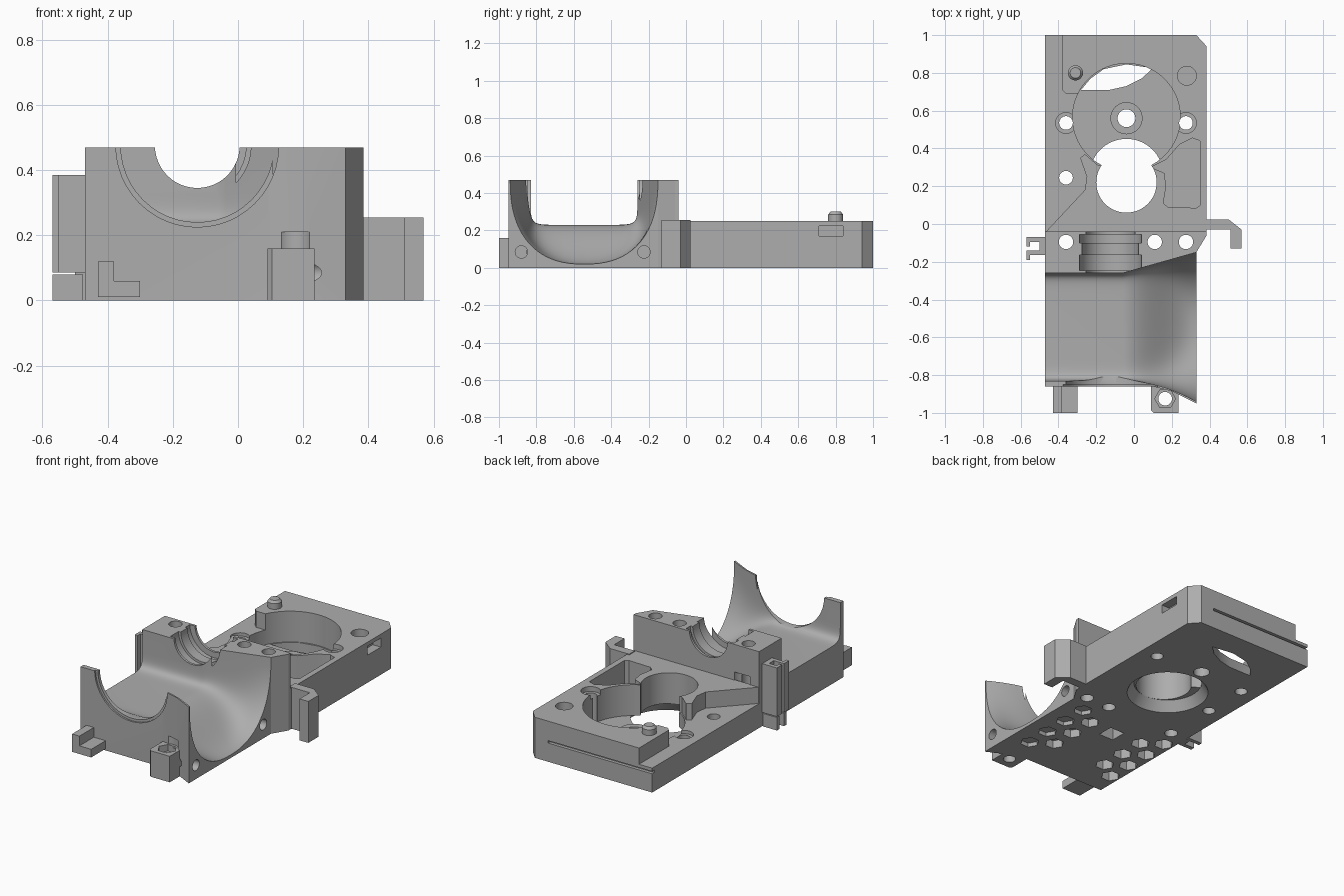
import bpy, bmesh, math

if "Cube" in bpy.data.objects:
    bpy.data.objects.remove(bpy.data.objects["Cube"])

grey = bpy.data.materials.new("plain grey")
grey.use_nodes = True
COLOUR = (0.42, 0.42, 0.42, 1)
grey.diffuse_color = COLOUR
grey.node_tree.nodes["Principled BSDF"].inputs["Base Color"].default_value = COLOUR


def make(name, bm):
    bmesh.ops.recalc_face_normals(bm, faces=bm.faces)
    mesh = bpy.data.meshes.new(name)
    bm.to_mesh(mesh)
    bm.free()
    mesh.materials.append(grey)
    ob = bpy.data.objects.new(name, mesh)
    bpy.context.collection.objects.link(ob)
    return ob


def loft(name, rings):
    """Skin a list of equal rings and cap both ends."""
    bm = bmesh.new()
    rows = [[bm.verts.new(p) for p in ring] for ring in rings]
    n = len(rows[0])
    for a, b in zip(rows, rows[1:]):
        for i in range(n):
            j = (i + 1) % n
            bm.faces.new((a[i], a[j], b[j], b[i]))
    bm.faces.new(rows[0])
    bm.faces.new(rows[-1])
    return make(name, bm)


def prism(name, outline, z0, z1):
    return loft(name, [[(x, y, z) for x, y in outline] for z in (z0, z1)])


def box(name, x0, x1, y0, y1, z0, z1):
    return prism(name, [(x0, y0), (x1, y0), (x1, y1), (x0, y1)], z0, z1)


def cyl(name, centre, r, lo, hi, axis="z", r2=None, sides=48):
    """Cylinder, cone or prism along an axis between lo and hi."""
    rings = []
    for h, rad in ((lo, r), (hi, r2 or r)):
        ring = []
        for i in range(sides):
            t = math.tau * i / sides
            a, b = centre[0] + rad * math.cos(t), centre[1] + rad * math.sin(t)
            ring.append({"z": (a, b, h), "y": (a, h, b), "x": (h, a, b)}[axis])
        rings.append(ring)
    return loft(name, rings)


def combine(ob, tools, operation="DIFFERENCE"):
    for tool in tools:
        mod = ob.modifiers.new("cut", "BOOLEAN")
        mod.operation, mod.solver, mod.object = operation, "EXACT", tool
        bpy.context.view_layer.objects.active = ob
        bpy.ops.object.modifier_apply(modifier=mod.name)
        bpy.data.objects.remove(tool)


def hole(x, y, r, z0=-0.1, z1=0.6, **kw):
    return cyl("hole", (x, y), r, z0, z1, **kw)


# Cradle body: front wall, trough and tall bearing block in one solid
body = prism("cradle_body", [(-0.47, -0.86), (0.1, -0.86), (0.2, -0.885), (0.33, -0.95),
                             (0.33, -0.15), (0.385, -0.06), (0.385, -0.04), (-0.47, -0.04)], 0, 0.47)


# Trough cutter: square U on one side flaring to a wide round U on the other
def trough_ring(x):
    t = min(max((x + 0.06) / 0.39, 0), 1.05)
    s = min(t, 1) ** 2 * (3 - 2 * min(t, 1))
    front, back = -0.83 - 0.11 * t ** 2, -0.26 + 0.11 * t
    deep, power = 0.24 + 0.21 * s, 10 - 7.6 * s ** 0.5
    mid, half = (front + back) / 2, (back - front) / 2
    ring = [(x, back, 0.6)]
    for i in range(41):
        a = math.pi * i / 40
        c, d = math.cos(a), max(math.sin(a), 0)
        y = mid + half * math.copysign(abs(c) ** (2 / power), c)
        ring.append((x, y, 0.47 - deep * d ** (2 / power)))
    return ring + [(x, front, 0.6)]


xs = [-0.5] + [-0.06 + 0.39 * i / 16 for i in range(17)] + [0.36]
combine(body, [loft("trough", [trough_ring(x) for x in xs])])

# Shaft openings in both walls, with bearing grooves in the block
SHAFT = (-0.125, 0.475)
cuts = [cyl("shaft", SHAFT, r, lo, hi, "y") for r, lo, hi in (
    (0.235, -1.1, -0.8), (0.25, -1.1, -0.85), (0.13, -0.4, 0.1),
    (0.165, -0.245, -0.165), (0.15, -0.17, -0.09), (0.165, -0.1, -0.055))]
# Screw holes, side holes and the recess above the nut foot
cuts += [hole(x, -0.095, 0.038) for x in (-0.36, 0.11, 0.275)]
cuts += [cyl("side_hole", (y, 0.085), 0.033, 0.22, 0.5, "x") for y in (-0.88, -0.225)]
cuts += [hole(0.165, -0.92, 0.06, 0.15, 0.21), hole(-0.355, -0.03, 0.055, 0.15, 0.3)]
# Staggered hexagonal nut pockets under the floor
for x, depth, shift in ((0.2, 0.025, 0), (0.08, 0.05, 0.08), (-0.3, 0.08, 0.08), (-0.41, 0.08, 0)):
    cuts += [hole(x, -0.7 + shift + 0.16 * i, 0.055, -0.1, depth, sides=6) for i in range(4 if not shift else 3)]
cuts.append(box("pocket", -0.15, -0.05, -0.37, -0.27, -0.1, 0.08))
combine(body, cuts)

# Motor plate: low slab with a raised deck on most of it
plate = prism("motor_plate", [(-0.47, -0.045), (0.385, -0.045), (0.385, 0.94), (0.33, 1), (-0.47, 1)], 0, 0.15)
deck = prism("deck", [(-0.38, 1), (0.33, 1), (0.385, 0.94), (0.385, -0.045), (-0.47, -0.045),
                      (-0.26, 0.18), (-0.25, 0.25), (-0.285, 0.35), (-0.26, 0.37), (-0.19, 0.31),
                      (-0.04, 0.3), (-0.04, 0.56), (-0.2, 0.69), (-0.36, 0.69), (-0.38, 0.71)], 0.15, 0.25)
combine(plate, [deck], "UNION")

FLOOR = 0.06
cuts = [hole(-0.04, 0.565, 0.285, FLOOR, sides=96), hole(-0.04, 0.22, 0.16, FLOOR - 0.01, sides=64),
        hole(-0.04, 0.255, 0.235, -0.001, FLOOR + 0.001, r2=0.195, sides=64)]
# Side pocket that opens into the neck
cuts.append(prism("side_pocket", [(0.09, 0.3), (0.17, 0.34), (0.24, 0.42), (0.31, 0.455), (0.35, 0.44),
                                  (0.35, 0.1), (0.33, 0.085), (0.18, 0.09), (0.155, 0.11),
                                  (0.17, 0.2), (0.16, 0.27)], FLOOR + 0.02, 0.6))
# Window in the pocket floor
cuts.append(prism("window", [(-0.28, 0.71), (-0.13, 0.71), (-0.04, 0.73), (0.04, 0.77), (0.1, 0.825),
                             (-0.04, 0.845), (-0.16, 0.82), (-0.23, 0.77)], -0.1, 0.1))
# Screw holes with shallow counterbores, slot and seam
cuts += [hole(*p, 0.036) for p in ((-0.36, 0.535), (0.275, 0.535), (-0.36, 0.245))]
cuts += [hole(-0.36, 0.535, 0.055, 0.13), hole(0.275, 0.535, 0.055, 0.22), hole(0.28, 0.785, 0.05, 0.1)]
cuts.append(box("slot", 0.33, 0.5, 0.71, 0.84, 0.17, 0.225))
cuts.append(box("seam", -0.5, 0.24, 0.98, 1.1, 0.115, 0.13))
combine(plate, cuts)

# Central boss and locating pin
boss = cyl("centre_boss", (-0.04, 0.56), 0.085, 0.02, 0.1)
for ob in (boss, plate):
    combine(ob, [hole(-0.04, 0.56, 0.047)])
pin = cyl("locating_pin", (-0.31, 0.8), 0.04, 0.2, 0.285)
pin_tip = cyl("pin_tip", (-0.31, 0.8), 0.04, 0.285, 0.3, r2=0.028)

# Cable hook on one side
prism("side_hook", [(0.37, -0.03), (0.51, -0.03), (0.51, -0.13), (0.57, -0.13),
                    (0.57, -0.03), (0.5, 0.025), (0.37, 0.025)], 0, 0.255)

# Clip on the other side: two lipped fins above a low foot
for label, y0, lip0, lip1 in (("rear", -0.095, -0.12, -0.07), ("front", -0.165, -0.19, -0.14)):
    box(label + "_clip_fin", -0.57, -0.46, y0, y0 + 0.025, 0.085, 0.385)
    box(label + "_clip_lip", -0.57, -0.55, lip0, lip1, 0.085, 0.385)
    box(label + "_clip_foot", -0.57, -0.475, y0, y0 + 0.025, 0, 0.08)
box("clip_bridge", -0.5, -0.46, -0.15, -0.09, 0, 0.385)

# Front feet: stepped hook and nut holder
box("front_hook_post", -0.43, -0.38, -1, -0.85, 0.01, 0.12)
box("front_hook_step", -0.39, -0.3, -1, -0.85, 0.01, 0.06)
foot = prism("nut_foot", [(0.09, -0.85), (0.09, -0.985), (0.105, -1), (0.235, -1), (0.235, -0.85)], 0, 0.16)
combine(foot, [hole(0.165, -0.925, 0.036), hole(0.165, -0.925, 0.055, 0.12, sides=6)])

# Smooth curved walls, keep edges sharp
for ob in bpy.context.scene.objects:
    ob.select_set(ob.type == "MESH")
bpy.context.view_layer.objects.active = body
bpy.ops.object.shade_smooth_by_angle(angle=math.radians(30))
